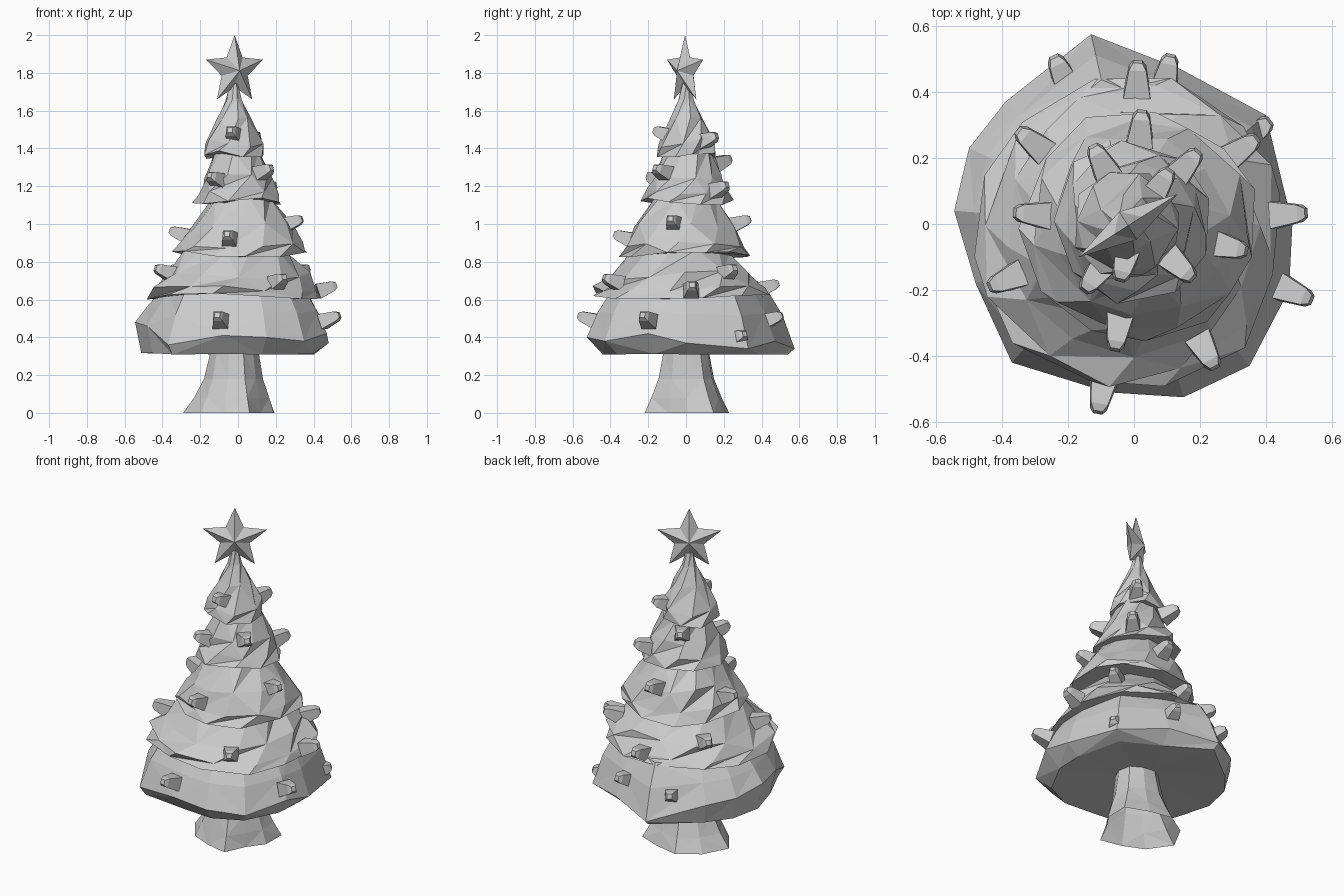
import bpy, bmesh, math, random
from mathutils import Vector

random.seed(7)
cube = bpy.data.objects.get("Cube")
if cube:
    bpy.data.objects.remove(cube, do_unlink=True)

grey = bpy.data.materials.new("plain grey")
grey.use_nodes = True
grey.diffuse_color = (0.6, 0.6, 0.6, 1)
grey.node_tree.nodes["Principled BSDF"].inputs["Base Color"].default_value = grey.diffuse_color


def finish(name, bm):
    bmesh.ops.recalc_face_normals(bm, faces=bm.faces)
    mesh = bpy.data.meshes.new(name)
    bm.to_mesh(mesh)
    bm.free()
    mesh.materials.append(grey)
    obj = bpy.data.objects.new(name, mesh)
    bpy.context.collection.objects.link(obj)
    return obj


def loft(name, rings, facet=True, base=True):
    """Skin closed rings of equal size; facet splits quads into triangles."""
    bm = bmesh.new()
    loops = [[bm.verts.new(p) for p in ring] for ring in rings]
    n = len(loops[0])
    for k, (low, high) in enumerate(zip(loops, loops[1:])):
        for i in range(n):
            j = (i + 1) % n
            a, b, c, d = low[i], low[j], high[j], high[i]
            if not facet:
                bm.faces.new((a, b, c, d))
            elif (i + k) % 2:
                bm.faces.new((a, b, c))
                bm.faces.new((a, c, d))
            else:
                bm.faces.new((a, b, d))
                bm.faces.new((b, c, d))
    if base:
        bm.faces.new(loops[0][::-1])
    bm.faces.new(loops[-1])
    return finish(name, bm)


def rough_ring(n, z, r, cx, cy, turn, wobble, tilt):
    """Irregular ring that dips and rises around the tree."""
    ring = []
    for i in range(n):
        a = math.tau * (i + turn + random.uniform(-0.15, 0.15)) / n
        rad = r * (1 + random.uniform(-wobble, wobble))
        dz = tilt * (math.sin(2 * a + z * 9) + random.uniform(-0.6, 0.6))
        ring.append(Vector((cx + rad * math.cos(a), cy + rad * math.sin(a), z + dz)))
    return ring


# Trunk with flared roots, open underneath
roots = [0.2, 0.25, 0.21, 0.24, 0.25, 0.28, 0.23, 0.2, 0.23, 0.16]
trunk = []
for z, keep, r in ((0, 1, 0), (0.08, 0.6, 0.055), (0.18, 0.35, 0.072),
                   (0.32, 0.2, 0.08), (0.42, 0.15, 0.085)):
    trunk.append([Vector(((r + keep * f) * math.cos(math.tau * i / 10) - 0.01,
                          (r + keep * f) * math.sin(math.tau * i / 10), z))
                  for i, f in enumerate(roots)])
loft("trunk", trunk, base=False)

# Lowest skirt of branches, from its outline; the underside tucks in more on one side
outline = [(0.48, 0, 0.37), (0.4, 0.33, 0.34), (0.14, 0.47, 0.38), (-0.13, 0.575, 0.34),
           (-0.39, 0.37, 0.43), (-0.5, 0.23, 0.45), (-0.545, 0.04, 0.48), (-0.48, -0.18, 0.46),
           (-0.37, -0.42, 0.36), (-0.08, -0.51, 0.41), (0.15, -0.525, 0.4),
           (0.35, -0.43, 0.38), (0.47, -0.2, 0.42)]


def skirt_ring(scale, height):
    return [Vector((x * scale, y * scale, height(z))) for x, y, z in outline]


under_edge = [Vector((x, y, 0)) * (0.94 if x < -0.1 else 0.84) + Vector((0, 0, 0.31 + 0.1 * max(z - 0.4, 0)))
              for x, y, z in outline]
loft("bottom_branches", [
    skirt_ring(0.22, lambda z: 0.33),
    under_edge,
    skirt_ring(1, lambda z: z),
    skirt_ring(0.89, lambda z: 0.54 + 0.3 * (z - 0.42)),
    skirt_ring(0.76, lambda z: 0.64)])

# Upper tiers: name, sides, centre, rings of (height, radius)
tiers = [
    ("lower_branches", 12, -0.015, -0.025,
     [(0.62, 0.36), (0.615, 0.475), (0.655, 0.455), (0.73, 0.385), (0.86, 0.27)]),
    ("middle_branches", 11, 0.015, -0.005,
     [(0.84, 0.25), (0.84, 0.36), (0.89, 0.33), (0.99, 0.265), (1.13, 0.17)]),
    ("upper_branches", 9, 0, 0.01,
     [(1.12, 0.15), (1.12, 0.245), (1.17, 0.22), (1.25, 0.185), (1.38, 0.12)]),
    ("top_branches", 8, -0.022, 0,
     [(1.37, 0.09), (1.365, 0.165), (1.43, 0.152), (1.56, 0.09), (1.66, 0.042), (1.74, 0.022)]),
]
for name, n, cx, cy, profile in tiers:
    rings = []
    for k, (z, r) in enumerate(profile):
        tip = r < 0.1
        rings.append(rough_ring(n, z, r, cx, cy, 0.4 * k, 0.03 if tip else 0.05,
                                0.004 if tip else 0.015))
    loft(name, rings)

# Stubby ornaments pointing out and slightly up
spots = [(-0.1, -0.52, 0.5), (-0.39, -0.17, 0.75), (-0.31, 0.03, 0.95), (-0.31, 0.25, 0.75),
         (-0.22, 0.46, 0.48), (0.01, 0.44, 0.67), (0.1, 0.46, 0.5), (0.37, 0.28, 0.4),
         (0.47, 0.03, 0.66), (0.49, -0.21, 0.5), (0.22, -0.39, 0.7), (-0.05, -0.33, 0.93),
         (0.29, -0.07, 1.01), (0.16, 0.18, 1.19), (0.02, 0.29, 1.01), (-0.1, 0.19, 1.33),
         (0.08, 0.12, 1.45), (0.14, -0.13, 1.28), (-0.03, -0.12, 1.48), (-0.12, -0.16, 1.24),
         (0.33, 0.23, 0.75)]
for k, (x, y, z) in enumerate(spots):
    out = Vector((x, y, 0)).normalized()
    side = Vector((-out.y, out.x, 0))
    axis = (out + Vector((0, 0, 0.35))).normalized()
    up = axis.cross(side)
    rings = []
    for along, half in ((-0.05, 0.041), (0.035, 0.026), (0.055, 0.014)):
        centre = Vector((x, y, z)) + axis * along
        rings.append([centre + side * half * s + up * half * t
                      for s, t in ((-1, -1), (1, -1), (1, 1), (-1, 1))])
    loft(f"ornament_{k + 1}", rings, facet=False)

# Five-pointed star, turned toward the front corner
turn = math.radians(32.5)
across = Vector((math.cos(turn), math.sin(turn), 0))
facing = Vector((math.sin(turn), -math.cos(turn), 0))
centre = Vector((-0.018, -0.005, 1.812))
bm = bmesh.new()
rim = []
for i in range(10):
    a = math.pi / 2 + i * math.pi / 5
    r = 0.086 if i % 2 else 0.188
    rim.append(bm.verts.new(centre + across * r * math.cos(a) + Vector((0, 0, r * math.sin(a)))))
for s in (-1, 1):
    hub = bm.verts.new(centre + facing * 0.05 * s)
    for i in range(10):
        bm.faces.new((rim[i], rim[(i + 1) % 10], hub))
finish("star", bm)
